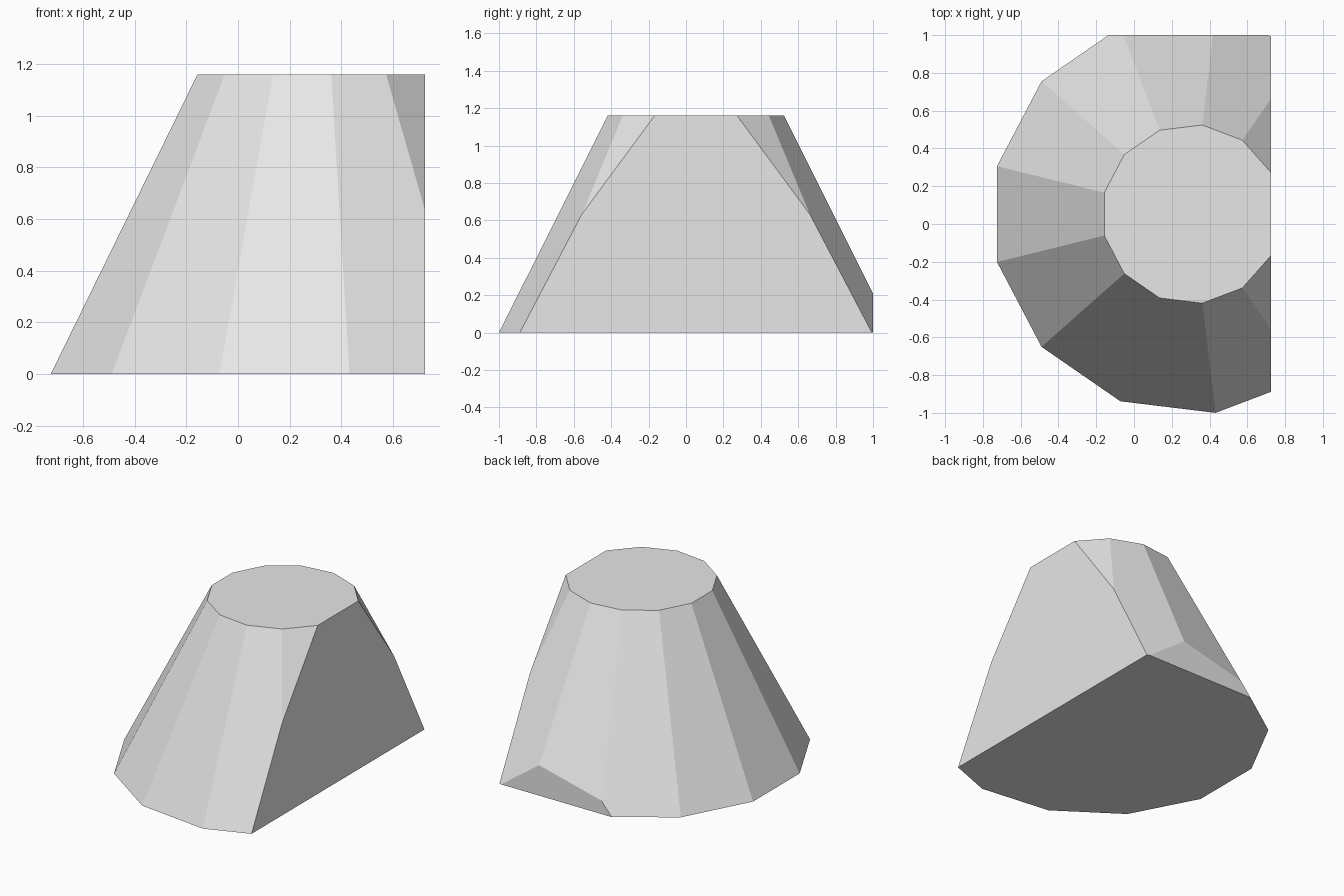
import bpy
import bmesh
from math import pi
from mathutils import Matrix, Vector

cube = bpy.data.objects.get("Cube")
if cube:
    bpy.data.objects.remove(cube, do_unlink=True)

HEIGHT = 1.16
SIDES = 13

# Plain grey material
grey = bpy.data.materials.new("light grey")
grey.use_nodes = True
colour = (0.8, 0.8, 0.8, 1)
grey.diffuse_color = colour
grey.node_tree.nodes["Principled BSDF"].inputs["Base Color"].default_value = colour

# Tapered thirteen-sided block, with a corner pointing to +x
bm = bmesh.new()
bmesh.ops.create_cone(bm, cap_ends=True, segments=SIDES, radius1=1.06,
                      radius2=0.475, depth=HEIGHT)
corner = max((v.co for v in bm.verts if v.co.z < 0), key=lambda c: c.y)
turn = pi / 2 - Vector((corner.x, corner.y)).angle(Vector((1, 0)))
# Turn the first corner onto the +x axis
place = Matrix.Translation((0.304, 0.0525, HEIGHT / 2))
bm.transform(place @ Matrix.Rotation(turn - pi / 2, 4, "Z"))


# Slice off the left side and the back with upright planes, then cap each cut
def slice_off(point, normal):
    geom = bm.verts[:] + bm.edges[:] + bm.faces[:]
    bmesh.ops.bisect_plane(bm, geom=geom, plane_co=point, plane_no=normal,
                           clear_outer=True)
    bmesh.ops.holes_fill(bm, edges=[e for e in bm.edges if e.is_boundary])


slice_off((0.725, 0, 0), (1, 0, 0))
slice_off((0, 1, 0), (0, 1, 0))
bmesh.ops.recalc_face_normals(bm, faces=bm.faces[:])

mesh = bpy.data.meshes.new("cut_tapered_block")
bm.to_mesh(mesh)
bm.free()
mesh.materials.append(grey)
block = bpy.data.objects.new("cut_tapered_block", mesh)
bpy.context.collection.objects.link(block)
